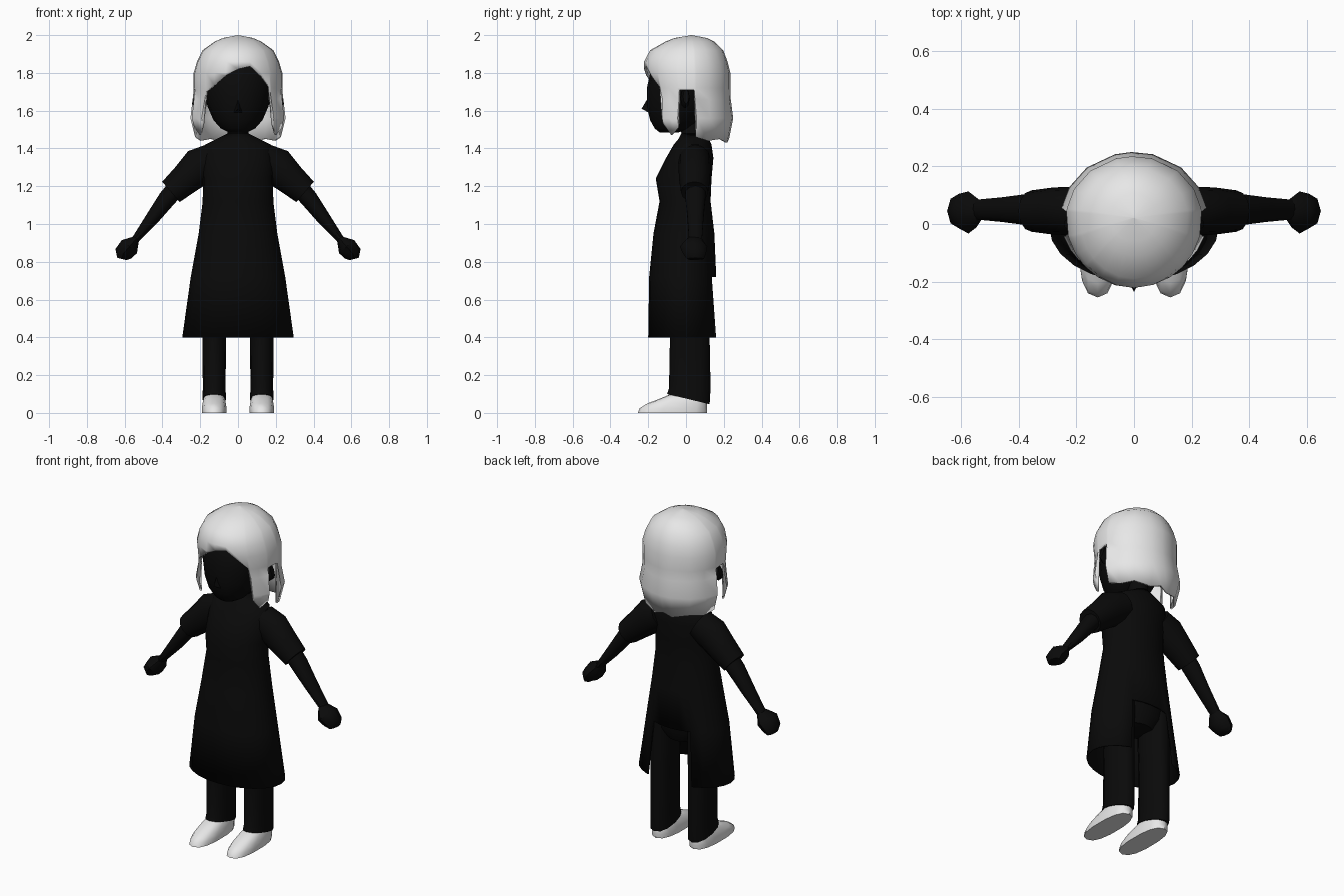
import bpy, bmesh, math
from mathutils import Vector

if "Cube" in bpy.data.objects:
    bpy.data.objects.remove(bpy.data.objects["Cube"])


def material(name, v):
    m = bpy.data.materials.new(name)
    m.diffuse_color = (v, v, v, 1)
    m.use_nodes = True
    m.node_tree.nodes["Principled BSDF"].inputs["Base Color"].default_value = m.diffuse_color
    return m


BLACK = material("black", 0.003)
PALE = material("pale_grey", 0.8)


def finish(name, bm, mat, thick=0):
    bmesh.ops.remove_doubles(bm, verts=bm.verts[:], dist=0.0005)
    bmesh.ops.recalc_face_normals(bm, faces=bm.faces[:])
    me = bpy.data.meshes.new(name)
    bm.to_mesh(me)
    bm.free()
    me.materials.append(mat)
    ob = bpy.data.objects.new(name, me)
    bpy.context.collection.objects.link(ob)
    if thick:
        mod = ob.modifiers.new("thickness", 'SOLIDIFY')
        mod.thickness = thick
        mod.offset = -1
    bpy.ops.object.select_all(action='DESELECT')
    ob.select_set(True)
    bpy.context.view_layer.objects.active = ob
    bpy.ops.object.shade_smooth_by_angle(angle=math.radians(45))
    return ob


def skin(rings, caps=True):
    """Join successive closed rings of points."""
    bm = bmesh.new()
    vs = [[bm.verts.new(p) for p in r] for r in rings]
    n = len(vs[0])
    for a, b in zip(vs, vs[1:]):
        for i in range(n):
            j = (i + 1) % n
            bm.faces.new((a[i], a[j], b[j], b[i]))
    if caps:
        bm.faces.new(vs[0])
        bm.faces.new(vs[-1])
    return bm


def spow(v, p):
    return math.copysign(abs(v) ** p, v)


def stack(rows, cx=0, n=16, p=1.0, slope=0.0, caps=True):
    """Horizontal oval rings: (z, half width, front y, back y)."""
    rings = []
    for k, (z, rx, yf, yb) in enumerate(rows):
        ring = []
        for i in range(n):
            a = 2 * math.pi * i / n
            y = (yf + yb) / 2 + (yb - yf) / 2 * spow(math.cos(a), p)
            ring.append((cx + rx * spow(math.sin(a), p), y,
                         z + (slope * y if k == 0 else 0)))
        rings.append(ring)
    return skin(rings, caps)


def limb(rows, side, n=10):
    """Rings along a path in the x-z plane: (x, z, thickness, y radius, y)."""
    rings = []
    for k, (x, z, t, ry, cy) in enumerate(rows):
        a, b = rows[max(k - 1, 0)], rows[min(k + 1, len(rows) - 1)]
        d = Vector((b[0] - a[0], b[1] - a[1])).normalized()
        ring = []
        for i in range(n):
            u = 2 * math.pi * i / n
            c = t * math.cos(u)
            ring.append((side * (x - d.y * c), cy + ry * math.sin(u), z + d.x * c))
        rings.append(ring)
    return skin(rings)


# Long dress, open at the back below the hips
bm = stack([(0.40, 0.295, -0.20, 0.185), (0.72, 0.25, -0.195, 0.16),
            (0.95, 0.208, -0.172, 0.15), (1.12, 0.187, -0.14, 0.13),
            (1.24, 0.185, -0.16, 0.135), (1.35, 0.19, -0.105, 0.145),
            (1.42, 0.175, -0.065, 0.135), (1.45, 0.115, -0.04, 0.12),
            (1.48, 0.055, -0.025, 0.105)], n=24, caps=False)
slit = [f for f in bm.faces if f.calc_center_median().z < 0.7
        and abs(f.calc_center_median().x) < 0.14 and f.calc_center_median().y > 0]
bmesh.ops.delete(bm, geom=slit, context='FACES')
finish("dress", bm, BLACK, 0.008)

# Hips and neck
finish("hips", stack([(0.62, 0.10, -0.07, 0.10), (0.68, 0.165, -0.10, 0.13),
                      (0.78, 0.185, -0.12, 0.142), (0.95, 0.17, -0.12, 0.13)]), BLACK)
finish("neck", stack([(1.42, 0.07, -0.03, 0.10), (1.48, 0.055, -0.025, 0.09),
                      (1.60, 0.055, -0.03, 0.09)], n=12), BLACK)

# Head and nose
finish("head", stack([(1.485, 0.05, -0.14, -0.04), (1.505, 0.09, -0.165, 0.02),
                      (1.55, 0.13, -0.19, 0.08), (1.62, 0.16, -0.207, 0.13),
                      (1.72, 0.187, -0.207, 0.18), (1.82, 0.19, -0.185, 0.19),
                      (1.90, 0.13, -0.12, 0.14), (1.94, 0.05, -0.03, 0.06)]), BLACK)
bm = bmesh.new()
base = [bm.verts.new(p) for p in ((-0.022, -0.198, 1.59), (0.022, -0.198, 1.59),
                                  (0, -0.203, 1.665))]
tip = bm.verts.new((0, -0.235, 1.61))
for i in range(3):
    bm.faces.new((base[i], base[(i + 1) % 3], tip))
bm.faces.new(base)
finish("nose", bm, BLACK)

for side, tag in ((-1, "left"), (1, "right")):
    # Ear
    finish(tag + "_ear", limb([(0.16, 1.655, 0.035, 0.02, -0.005),
                               (0.20, 1.665, 0.055, 0.025, -0.005),
                               (0.232, 1.675, 0.04, 0.016, 0.0)], side, 8), BLACK)
    # Sleeve, arm and hand
    finish(tag + "_sleeve", limb([(0.13, 1.345, 0.085, 0.085, 0.045),
                                  (0.205, 1.305, 0.10, 0.085, 0.045),
                                  (0.28, 1.235, 0.083, 0.082, 0.045),
                                  (0.355, 1.17, 0.071, 0.072, 0.045)], side, 12), BLACK)
    finish(tag + "_arm", limb([(0.31, 1.21, 0.05, 0.055, 0.05),
                               (0.375, 1.135, 0.047, 0.055, 0.05),
                               (0.45, 1.035, 0.037, 0.045, 0.05),
                               (0.545, 0.915, 0.02, 0.036, 0.05)], side), BLACK)
    finish(tag + "_hand", limb([(0.538, 0.922, 0.018, 0.04, 0.045),
                                (0.575, 0.88, 0.053, 0.073, 0.04),
                                (0.608, 0.842, 0.048, 0.06, 0.045),
                                (0.615, 0.815, 0.025, 0.045, 0.05)], side, 8), BLACK)
    # Trouser leg with a cuff that drops at the heel
    cx = side * 0.126
    finish(tag + "_leg", stack([(0.076, 0.063, -0.10, 0.125), (0.13, 0.06, -0.09, 0.13),
                                (0.40, 0.063, -0.085, 0.125), (0.75, 0.075, -0.09, 0.125)],
                               cx, 12, 0.9, -0.24), BLACK)
    # Shoe
    finish(tag + "_shoe", stack([(0, 0.066, -0.255, 0.11), (0.025, 0.067, -0.245, 0.112),
                                 (0.05, 0.063, -0.205, 0.11), (0.075, 0.058, -0.14, 0.10),
                                 (0.10, 0.045, -0.08, 0.08)], cx, 14, 0.8), PALE)

# Hair: outline by height, trimmed at a different height for each direction
OUTLINE = [(2.0, 0.0, 0.03, 0.03), (1.985, 0.08, -0.06, 0.11), (1.965, 0.125, -0.11, 0.15),
           (1.92, 0.188, -0.19, 0.197), (1.86, 0.218, -0.222, 0.22),
           (1.80, 0.236, -0.222, 0.235), (1.72, 0.236, -0.205, 0.235),
           (1.66, 0.234, -0.195, 0.237), (1.56, 0.255, -0.20, 0.25),
           (1.42, 0.22, -0.16, 0.222)]
HEM = [(-178, 1.45), (-165, 1.43), (-140, 1.45), (-118, 1.44), (-99, 1.46), (-96, 1.71),
       (-76, 1.71), (-73, 1.51), (-60, 1.47), (-49, 1.53), (-46, 1.70), (-32, 1.735),
       (-16, 1.785), (0, 1.82), (17, 1.835), (32, 1.78), (45, 1.725), (48, 1.53),
       (60, 1.47), (73, 1.51), (76, 1.71), (96, 1.71), (99, 1.46), (118, 1.44),
       (140, 1.45), (165, 1.43)]


def outline(z):
    for a, b in zip(OUTLINE, OUTLINE[1:]):
        if z >= b[0]:
            f = (a[0] - z) / (a[0] - b[0])
            return [p + (q - p) * f for p, q in zip(a[1:], b[1:])]
    return OUTLINE[-1][1:]


rings = []
for row in OUTLINE:
    ring = []
    for deg, hem in HEM:
        z = max(row[0], hem)
        rx, yf, yb = outline(z)
        t = math.radians(deg)
        c = math.cos(t)
        mid = min(0.02, yb)
        y = mid + ((yf - mid) * c if c > 0 else (yb - mid) * -c)
        ring.append((rx * math.sin(t), y, z))
    rings.append(ring)
bm = skin(rings, caps=False)
bmesh.ops.dissolve_degenerate(bm, dist=0.0005, edges=bm.edges[:])
finish("hair", bm, PALE, 0.012)
